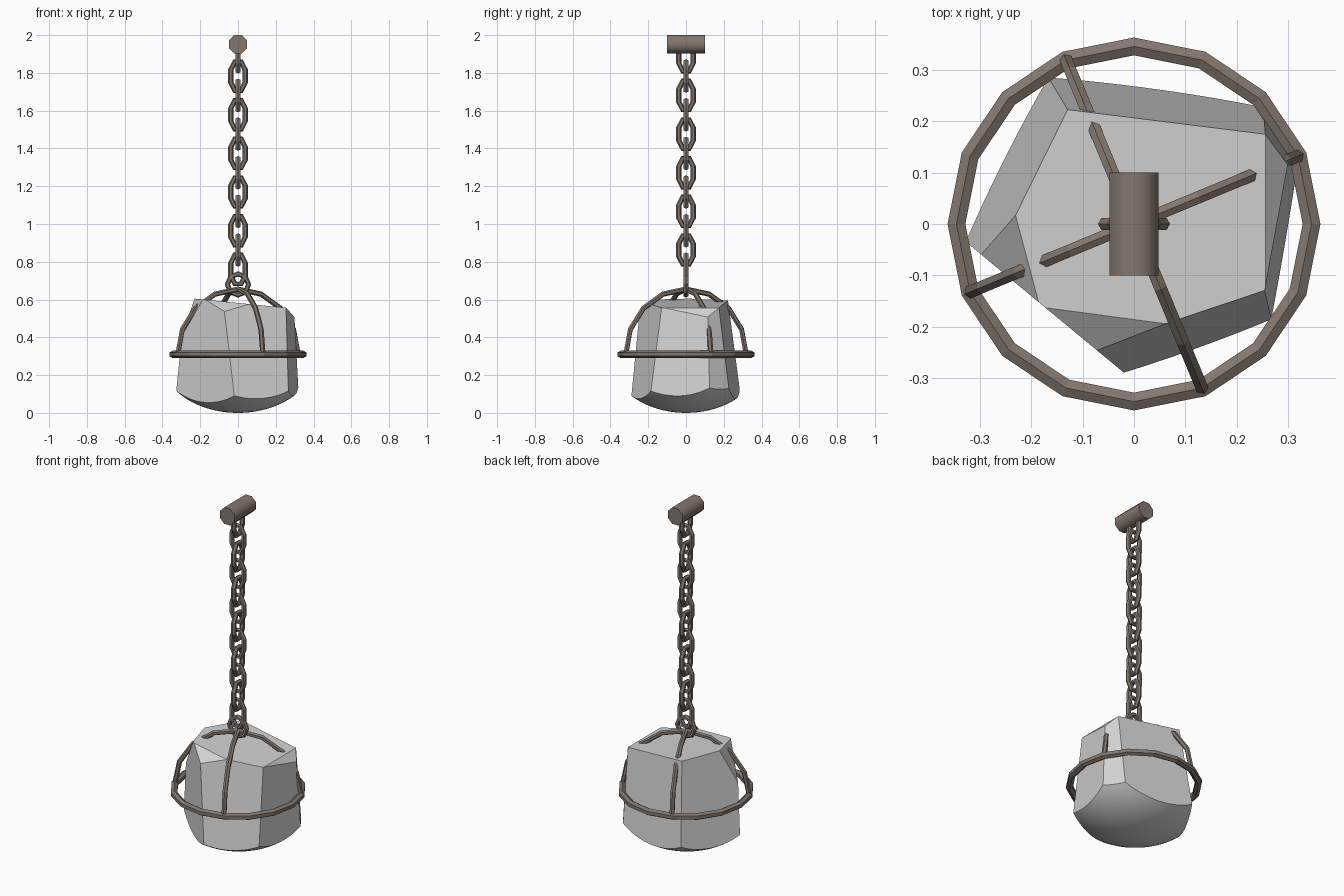
import bpy
import bmesh
import math
from math import pi, sin, cos
from mathutils import Matrix, Vector

cube = bpy.data.objects.get("Cube")
if cube:
    bpy.data.objects.remove(cube, do_unlink=True)


def material(name, rgb):
    m = bpy.data.materials.new(name)
    m.use_nodes = True
    m.diffuse_color = (*rgb, 1)
    m.node_tree.nodes["Principled BSDF"].inputs["Base Color"].default_value = (*rgb, 1)
    return m


STONE = material("pale stone grey", (0.65, 0.65, 0.65))
IRON = material("rusty iron brown", (0.23, 0.185, 0.155))


def finish(bm, name, mat, smooth_angle=None):
    bmesh.ops.recalc_face_normals(bm, faces=bm.faces)
    mesh = bpy.data.meshes.new(name)
    bm.to_mesh(mesh)
    bm.free()
    mesh.materials.append(mat)
    obj = bpy.data.objects.new(name, mesh)
    bpy.context.collection.objects.link(obj)
    if smooth_angle:
        bpy.ops.object.select_all(action='DESELECT')
        obj.select_set(True)
        bpy.context.view_layer.objects.active = obj
        bpy.ops.object.shade_smooth_by_angle(angle=math.radians(smooth_angle))
    return obj


def loop_tube(name, matrix, rx, ry, wire, segs, start=0.0, arc=2 * pi, twist=0.0):
    """Sweep a hexagonal wire around an ellipse, or part of one, in the local XY plane."""
    closed = arc > 6
    bm = bmesh.new()
    rings = []
    for i in range(segs if closed else segs + 1):
        a = start + arc * i / segs
        centre = Vector((rx * cos(a), ry * sin(a), 0))
        out = Vector((ry * cos(a), rx * sin(a), 0)).normalized()
        ring = []
        for k in range(6):
            t = twist + pi * k / 3
            ring.append(bm.verts.new(centre + out * wire * cos(t)
                                     + Vector((0, 0, wire * sin(t)))))
        rings.append(ring)
    for i in range(segs):
        a, b = rings[i], rings[(i + 1) % len(rings)]
        for k in range(6):
            n = (k + 1) % 6
            bm.faces.new((a[k], b[k], b[n], a[n]))
    if not closed:
        bm.faces.new(rings[0])
        bm.faces.new(rings[-1])
    bm.transform(matrix)
    return finish(bm, name, IRON)


# Boulder: a rounded bowl shape, chipped flat by planes (normal, distance)
bm = bmesh.new()
bmesh.ops.create_uvsphere(bm, u_segments=64, v_segments=40, radius=1)
for v in bm.verts:
    v.co.x *= 0.42
    v.co.y *= 0.41
    v.co.z = 0.31 + v.co.z * (0.31 if v.co.z < 0 else 0.75)
chips = [
    ((-0.894, 0.447, 0.13), 0.292),    # back right side
    ((0.135, 0.99, 0.12), 0.274),      # back
    ((0.83, 0.56, 0.06), 0.343),       # back left corner
    ((0.985, -0.17, 0.05), 0.300),     # left side
    ((0.33, -0.944, 0.13), 0.278),     # front left side
    ((-0.637, -0.77, 0.0), 0.235),     # front right side
    ((0.1, 0.0, 1.0), 0.582),          # top
    ((-0.9, -0.25, 0.4), 0.445),       # upper right corner
    ((0.75, 0.0, 0.66), 0.559),        # upper left edge
    ((0.0, -0.6, 0.8), 0.577),         # upper front edge
]
for normal, dist in chips:
    n = Vector(normal)
    geom = bm.verts[:] + bm.edges[:] + bm.faces[:]
    cut = bmesh.ops.bisect_plane(bm, geom=geom, plane_co=n * dist / n.length_squared,
                                 plane_no=n, clear_outer=True, dist=1e-5)
    rim = [e for e in cut["geom_cut"] if isinstance(e, bmesh.types.BMEdge)]
    bmesh.ops.holes_fill(bm, edges=rim, sides=0)
finish(bm, "boulder", STONE, 20)

# Iron band around the boulder
BAND_R = 0.345
band_at = Matrix.Translation((0, 0, 0.31))
loop_tube("band", band_at, BAND_R, BAND_R, 0.02, 16, twist=pi / 6)

# Two crossing hoops over the top
upright = Matrix.Rotation(pi / 2, 4, 'X')
for i in range(2):
    turn = Matrix.Rotation(pi / 8 + i * pi / 2, 4, 'Z')
    loop_tube(f"hoop_{i + 1}", band_at @ turn @ upright, BAND_R, BAND_R, 0.014, 8,
              arc=pi)

# Shackle ring gripping the hoops
loop_tube("shackle_ring", Matrix.Translation((0, 0, 0.68)) @ upright,
          0.056, 0.056, 0.014, 8)

# Chain of alternating links
for i in range(12):
    place = Matrix.Translation((0, 0, 0.76 + 0.1023 * i))
    turn = Matrix.Rotation(i % 2 * pi / 2, 4, 'Z')
    loop_tube(f"chain_link_{i + 1}", place @ turn @ upright,
              0.042, 0.084, 0.014, 8, start=pi / 8)

# Hanging bar
bm = bmesh.new()
bmesh.ops.create_cone(bm, cap_ends=True, segments=8, radius1=0.052, radius2=0.052, depth=0.2)
bm.transform(Matrix.Translation((0, 0, 1.952)) @ upright @ Matrix.Rotation(pi / 8, 4, 'Z'))
finish(bm, "hanging_bar", IRON, 50)
